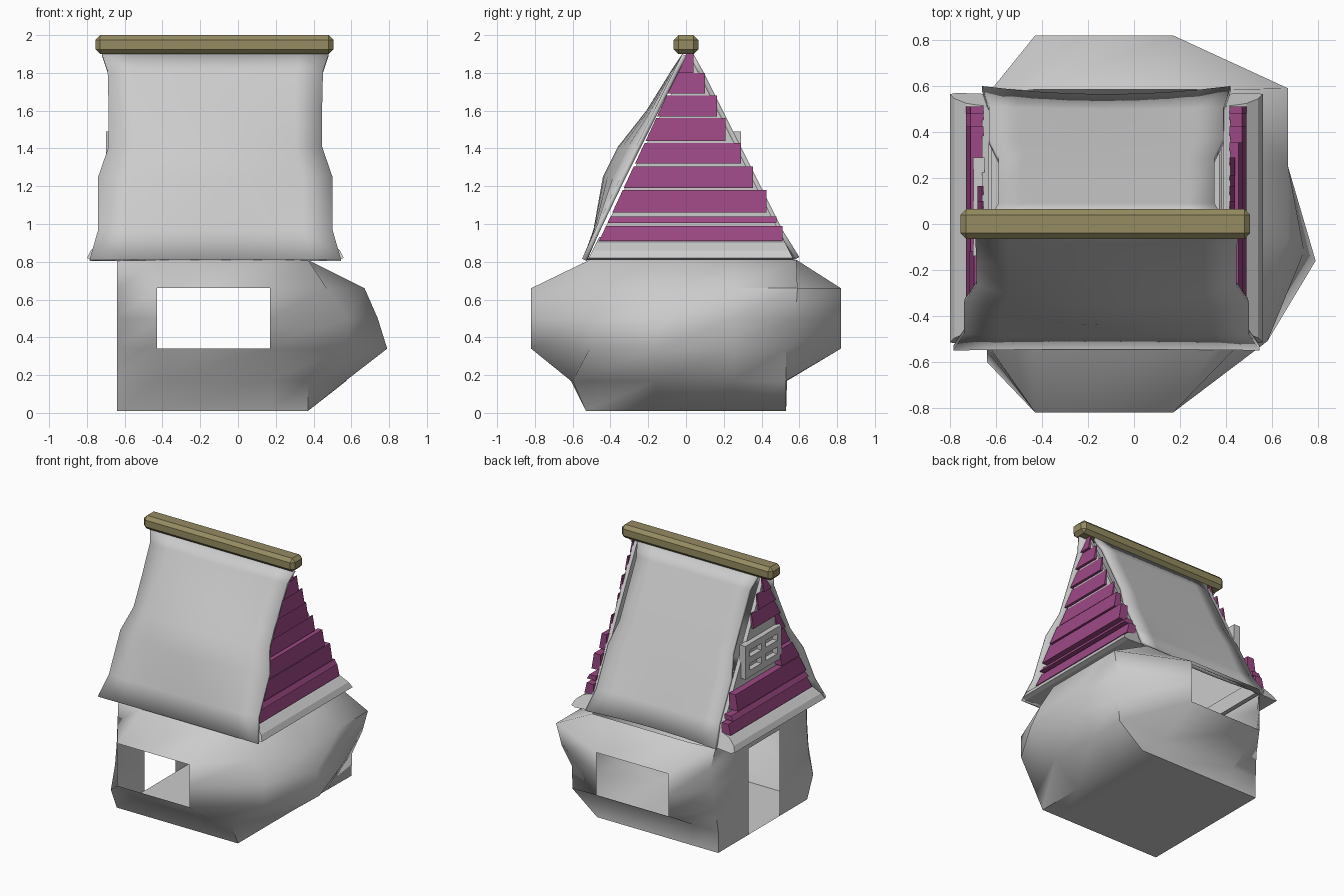
import bpy, math

if "Cube" in bpy.data.objects:
    bpy.data.objects.remove(bpy.data.objects["Cube"])

CX = -0.12  # the roof and gables mirror about this x


def material(name, rgb):
    m = bpy.data.materials.new(name)
    m.diffuse_color = (*rgb, 1)
    m.use_nodes = True
    m.node_tree.nodes["Principled BSDF"].inputs["Base Color"].default_value = m.diffuse_color
    return m


plum = material("plum_boards", (0.33, 0.065, 0.23))
olive = material("olive_wood", (0.30, 0.26, 0.12))


def make(name, verts, faces, mat=None, smooth=None, thick=0):
    me = bpy.data.meshes.new(name)
    me.from_pydata(verts, [], faces)
    ob = bpy.data.objects.new(name, me)
    bpy.context.collection.objects.link(ob)
    if mat:
        me.materials.append(mat)
    if thick:
        s = ob.modifiers.new("thickness", 'SOLIDIFY')
        s.thickness = thick
    bpy.ops.object.select_all(action='DESELECT')
    ob.select_set(True)
    bpy.context.view_layer.objects.active = ob
    bpy.ops.object.mode_set(mode='EDIT')
    bpy.ops.mesh.select_all(action='SELECT')
    bpy.ops.mesh.normals_make_consistent(inside=False)
    bpy.ops.object.mode_set(mode='OBJECT')
    if smooth:
        bpy.ops.object.shade_smooth_by_angle(angle=math.radians(smooth))
    return ob


def prism(name, a, b, mat=None):
    """Solid between two matching polygons."""
    n = len(a)
    faces = [tuple(range(n)), tuple(range(n, 2 * n))]
    faces += [(i, (i + 1) % n, n + (i + 1) % n, n + i) for i in range(n)]
    return make(name, a + b, faces, mat)


def box(name, x0, x1, y0, y1, z0, z1, mat=None):
    ring = [(x0, y0), (x1, y0), (x1, y1), (x0, y1)]
    return prism(name, [(x, y, z0) for x, y in ring],
                 [(x, y, z1) for x, y in ring], mat)


def flip(x, side):
    return x if side > 0 else 2 * CX - x


# Bulging lower walls: columns around the house, each with six heights
zs = [0.01, 0.17, 0.34, 0.50, 0.66, 0.81]
fy = [-.53, -.61, -.82, -.82, -.82, -.51]
by = [.53, .535, .82, .82, .82, .585]
cols = [
    list(zip([-.64] * 6, [-.53, -.60, -.55, -.53, -.52, -.51])),   # front left corner
    [(-.43, y) for y in fy], [(.17, y) for y in fy],               # front window sides
    list(zip([.37, .37, .58, .58, .47, .37], [-.53, -.60, -.51, -.51, -.51, -.51])),
    list(zip([.37, .57, .79, .74, .67, .37], [-.16] * 3 + [-.12, -.06, -.06])),
    list(zip([.37, .57, .66, .67, .67, .37], [.25] * 6)),
    list(zip([.37, .575, .58, .63, .67, .37], [.53, .53, .53, .58, .59, .585])),
    [(.17, y) for y in by], [(-.43, y) for y in by],               # back window sides
    list(zip([-.64, -.64, -.63, -.61, -.61, -.64], [.53, .53, .55, .57, .58, .56])),
    [(-.64, .17)] * 6, [(-.64, -.20)] * 6,                         # doorway sides
]
n = len(cols)
verts = [(x, y, z) for c in cols for (x, y), z in zip(c, zs)]
faces = [tuple(i * 6 for i in range(n))]
for i in range(n):
    for k in range(5):
        window = i in (1, 7) and k in (2, 3)
        door = i == 10 and k < 4
        if not (window or door):
            j = (i + 1) % n
            faces.append((i * 6 + k, j * 6 + k, j * 6 + k + 1, i * 6 + k + 1))
make("lower_walls", verts, faces, smooth=55)


# Sagging roof slopes: rows of (z, edge y, middle y, half width)
def slope(name, rows):
    us = [-1, -.75, -.5, -.25, 0, .25, .5, .75, 1]
    v = []
    for z, ye, ym, w in rows:
        for u in us:
            v.append((CX + u * w, ye + (ym - ye) * (1 - u * u), z))
    m = len(us)
    f = [(r * m + c, r * m + c + 1, r * m + m + c + 1, r * m + m + c)
         for r in range(len(rows) - 1) for c in range(m - 1)]
    ob = make(name, v, f, smooth=50, thick=0.025)
    # thicken towards the inside of the house
    outward = ob.data.polygons[0].normal.z > 0
    ob.modifiers["thickness"].offset = -1 if outward else 1


slope("front_roof", [(1.90, -.02, -.02, .60), (1.81, -.065, -.08, .57),
                     (1.60, -.17, -.21, .565), (1.41, -.265, -.36, .565),
                     (1.25, -.345, -.44, .62), (.97, -.48, -.49, .62),
                     (.815, -.55, -.545, .665)])
slope("back_roof", [(1.90, .04, .04, .50), (1.81, .09, .09, .47),
                    (1.41, .29, .29, .47), (1.25, .37, .37, .51),
                    (.97, .51, .50, .51), (.825, .60, .565, .54)])

# Chamfered ridge beam
beam = box("ridge_beam", -.755, .505, -.065, .065, 1.90, 2.0, olive)
b = beam.modifiers.new("chamfer", 'BEVEL')
b.width = 0.025
b.segments = 1

# Clapboard rows: (bottom z, top z, back end y)
boards = [(.91, .99, .51), (1.005, 1.04, .48), (1.06, 1.18, .425),
          (1.19, 1.305, .355), (1.32, 1.43, .29), (1.44, 1.56, .21),
          (1.57, 1.68, .165), (1.69, 1.80, .10), (1.80, 1.90, .04)]

for side, tag in ((1, "right"), (-1, "left")):
    # Gable wall
    tri = [(-.50, .83), (.56, .83), (.02, 1.89)]
    prism(tag + "_gable_wall", [(flip(.39, side), y, z) for y, z in tri],
          [(flip(.42, side), y, z) for y, z in tri])
    # Rounded skirt under the gable, its ends cut to the roof pitch
    prof = [(.38, .93), (.46, .91), (.49, .90), (.54, .86), (.56, .82), (.53, .81), (.38, .82)]
    prism(tag + "_gable_skirt",
          [(flip(x, side), -.52 + (z - .81) * .5, z) for x, z in prof],
          [(flip(x, side), .57 - (z - .81) * .5, z) for x, z in prof])
    # Boards, lower edge standing proud
    for k, (z0, z1, ye) in enumerate(boards):
        if side < 0 and 1.19 <= z0 < 1.5:
            ye = -.12  # stop at the window
        xo = .49 if z0 < 1.1 else .475 if z0 < 1.25 else .44
        y0, y1 = -(1.90 - z0) * .465, -(1.90 - z1) * .465
        outer = [(flip(x, side), y, z) for x, y, z in
                 ((xo, y0, z0), (xo, ye, z0), (xo - .02, ye, z1), (xo - .02, y1, z1))]
        inner = [(flip(.415, side), y, z) for _, y, z in outer]
        prism(f"{tag}_board_{k + 1}", outer, inner, plum)

# Attic window frame on the left gable
wy0, wy1, wz0, wz1, t = -.14, .29, 1.24, 1.49, .05
ym, zm = (wy0 + wy1) / 2, (wz0 + wz1) / 2
for y in (wy0, ym - t / 2, wy1 - t):
    box("window_upright", -.70, -.65, y, y + t, wz0, wz1)
for z in (wz0, zm - t / 2, wz1 - t):
    box("window_rail", -.698, -.65, wy0, wy1, z, z + t)
